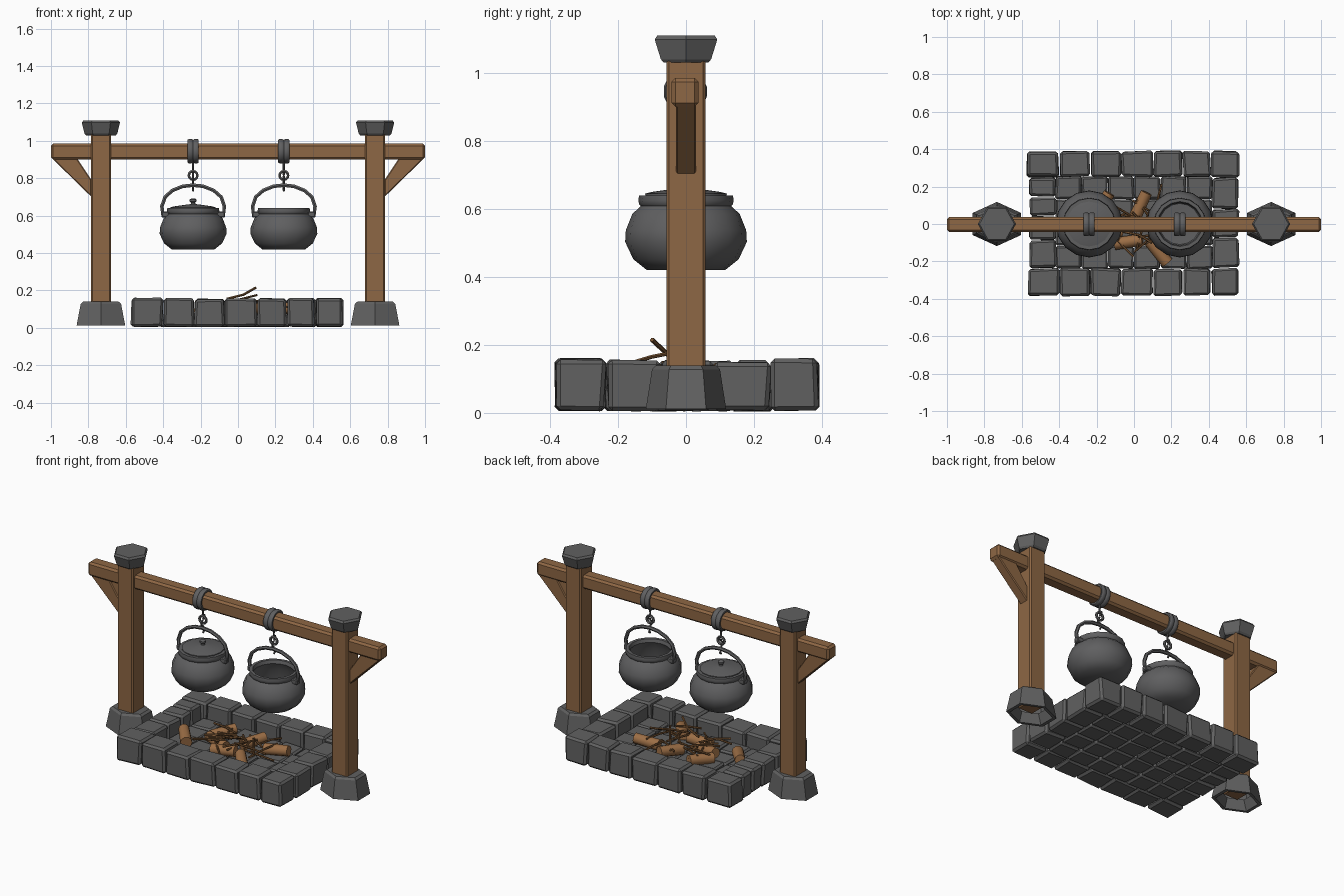
import bpy, bmesh, math, random
from mathutils import Vector, Matrix

if "Cube" in bpy.data.objects:
    bpy.data.objects.remove(bpy.data.objects["Cube"])

random.seed(4)


def mat(name, rgb):
    m = bpy.data.materials.new(name)
    m.diffuse_color = (*rgb, 1)
    m.use_nodes = True
    m.node_tree.nodes["Principled BSDF"].inputs["Base Color"].default_value = m.diffuse_color
    return m


WOOD = mat("timber_brown", (0.27, 0.135, 0.058))
LOG = mat("log_brown", (0.33, 0.155, 0.06))
STICK = mat("stick_brown", (0.19, 0.09, 0.033))
STONE = mat("stone_grey", (0.118, 0.118, 0.118))
IRON = mat("iron_grey", (0.115, 0.115, 0.118))


def finish(bm, name, material, smooth=None):
    bmesh.ops.recalc_face_normals(bm, faces=bm.faces)
    me = bpy.data.meshes.new(name)
    bm.to_mesh(me)
    bm.free()
    me.materials.append(material)
    if smooth:
        me.shade_smooth()
        me.set_sharp_from_angle(angle=math.radians(smooth))
    ob = bpy.data.objects.new(name, me)
    bpy.context.collection.objects.link(ob)
    return ob


def box(name, lo, hi, material, bevel=0.01, jitter=0.0):
    """Chamfered box between two corners, optionally made irregular."""
    bm = bmesh.new()
    bmesh.ops.create_cube(bm, size=1)
    for v in bm.verts:
        for i in range(3):
            v.co[i] = lo[i] + (v.co[i] + 0.5) * (hi[i] - lo[i])
            v.co[i] += random.uniform(-jitter, jitter) * (0.4 if i == 2 else 1)
    bmesh.ops.bevel(bm, geom=bm.edges[:], offset=bevel, segments=1, affect='EDGES')
    return finish(bm, name, material)


def lathe(name, profile, n, material, center, axis='Z', closed=False, smooth=40):
    """Spin (radius, height) points about an axis."""
    bm = bmesh.new()
    rings = []
    for r, h in profile:
        if r == 0:
            rings.append([bm.verts.new((0, 0, h))] * n)
        else:
            rings.append([bm.verts.new((r * math.cos(2 * math.pi * k / n),
                                        r * math.sin(2 * math.pi * k / n), h)) for k in range(n)])
    pairs = list(zip(rings, rings[1:])) + ([(rings[-1], rings[0])] if closed else [])
    for a, b in pairs:
        for k in range(n):
            j = (k + 1) % n
            bm.faces.new(list(dict.fromkeys((a[k], a[j], b[j], b[k]))))
    if axis == 'X':
        bm.transform(Matrix.Rotation(math.pi / 2, 4, 'Y'))
    bm.transform(Matrix.Translation(center))
    return finish(bm, name, material, smooth)


def tube(name, pts, radius, material, cyclic=False):
    """Round bar swept along points."""
    cu = bpy.data.curves.new(name, 'CURVE')
    cu.dimensions = '3D'
    cu.bevel_depth = radius
    cu.bevel_resolution = 1
    cu.use_fill_caps = True
    sp = cu.splines.new('POLY')
    sp.points.add(len(pts) - 1)
    for p, co in zip(sp.points, pts):
        p.co = (*co, 1)
    sp.use_cyclic_u = cyclic
    tmp = bpy.data.objects.new(name + "_path", cu)
    bpy.context.collection.objects.link(tmp)
    dg = bpy.context.evaluated_depsgraph_get()
    me = bpy.data.meshes.new_from_object(tmp.evaluated_get(dg))
    bpy.data.objects.remove(tmp)
    me.materials.clear()
    me.materials.append(material)
    me.shade_smooth()
    me.set_sharp_from_angle(angle=math.radians(50))
    ob = bpy.data.objects.new(name, me)
    bpy.context.collection.objects.link(ob)
    return ob


def hexagon(name, x, sections, turn, bottom):
    """Six-sided stone from (half x, half y, z) sections."""
    bm = bmesh.new()
    flat = math.cos(math.pi / 6)
    rings = []
    for hx, hy, z in sections:
        sx, sy = (hx / flat, hy) if turn else (hx, hy / flat)
        rings.append([bm.verts.new((x + sx * math.cos(math.pi / 3 * k + turn),
                                    sy * math.sin(math.pi / 3 * k + turn), z)) for k in range(6)])
    for a, b in zip(rings, rings[1:]):
        for k in range(6):
            bm.faces.new((a[k], a[(k + 1) % 6], b[(k + 1) % 6], b[k]))
    bm.faces.new(rings[-1])
    if bottom:
        bm.faces.new(rings[0])
    return finish(bm, name, STONE)


def prism(name, outline, hy, material):
    bm = bmesh.new()
    f = bm.faces.new([bm.verts.new((x, -hy, z)) for x, z in outline])
    new = bmesh.ops.extrude_face_region(bm, geom=[f])['geom']
    bmesh.ops.translate(bm, vec=(0, 2 * hy, 0), verts=[v for v in new if isinstance(v, bmesh.types.BMVert)])
    bmesh.ops.recalc_face_normals(bm, faces=bm.faces)
    bmesh.ops.bevel(bm, geom=bm.edges[:], offset=0.005, segments=1, affect='EDGES')
    return finish(bm, name, material)


# Frame: beam, posts, stone feet and caps, braces
box("beam", (-1, -0.043, 0.9), (1, 0.037, 0.985), WOOD, 0.012)
for side, s in (("left", -1), ("right", 1)):
    px = s * 0.733
    box(side + "_post", (px - 0.054, -0.058, 0.06), (px + 0.054, 0.058, 1.05), WOOD, 0.008)
    # Foot is a hollow collar, open underneath
    hexagon(side + "_foot", px, [(0.085, 0.08, 0.07), (0.11, 0.1, 0.012), (0.13, 0.118, 0.012),
                                 (0.108, 0.1, 0.128), (0.095, 0.088, 0.14)], math.pi / 6, False)
    hexagon(side + "_cap", px, [(0.08, 0.065, 1.03), (0.088, 0.074, 1.04), (0.102, 0.092, 1.098),
                                (0.093, 0.084, 1.11)], 0, True)
    prism(side + "_outer_brace", [(px + s * a, z) for a, z in
          ((0.05, 0.71), (0.05, 0.79), (0.13, 0.91), (0.2, 0.91))], 0.03, WOOD)
    prism(side + "_inner_brace", [(px + s * a, z) for a, z in
          ((0.05, 0.7), (0.05, 0.78), (0.18, 0.91), (0.265, 0.91))], 0.03, WOOD)

# Hanging cauldrons
POT = [(0, .42), (.115, .42), (.155, .452), (.179, .503), (.177, .537), (.158, .585), (.133, .608),
       (.138, .613), (.14, .625), (.138, .64), (.12, .64), (.114, .62), (.138, .575), (.15, .51),
       (.11, .45), (0, .445)]
LID = [(0, .63), (.119, .63), (.12, .645), (.1, .65), (.03, .66), (.012, .662), (.011, .67),
       (.018, .676), (.018, .686), (.01, .692), (0, .692)]
BAND = [(.05, -.03), (.06, -.03), (.065, -.024), (.065, -.008), (.06, 0), (.065, .008),
        (.065, .024), (.06, .03), (.05, .03)]
HANDLE = [(-.15, .605), (-.163, .61), (-.167, .65), (-.15, .7), (-.11, .735), (-.055, .757), (0, .763)]
for side, x in (("left", -0.24), ("right", 0.245)):
    lathe(side + "_cauldron", POT, 16, IRON, (x, 0, 0))
    lathe(side + "_beam_ring", BAND, 14, IRON, (x, -0.002, 0.945), 'X', True)
    arc = HANDLE + [(-a, z) for a, z in HANDLE[-2::-1]]
    tube(side + "_handle", [(x + a, 0, z) for a, z in arc], 0.011, IRON)
    for e in (-1, 1):
        ex = x + e * 0.148
        box(side + "_handle_lug", (ex - .022, -.018, .59), (ex + .022, .018, .622), IRON, 0.005)
    circle = [(math.cos(k * math.pi / 6), math.sin(k * math.pi / 6)) for k in range(12)]
    tube(side + "_chain_link", [(x + .023 * c, 0, .815 + .023 * d) for c, d in circle], 0.008, IRON, True)
    tube(side + "_upper_hook", [(x, 0, .89), (x, 0, .85), (x, .014, .838), (x, .014, .825),
                                (x, 0, .818)], 0.006, IRON)
    tube(side + "_lower_hook", [(x, 0, .812), (x, -.014, .8), (x, -.012, .785), (x, 0, .775), (x, 0, .755),
                                (x, .012, .742), (x, 0, .734)], 0.006, IRON)
lathe("left_lid", LID, 16, IRON, (-0.24, 0, 0))


# Hearth: rim stones around a lower paved floor
def rim(name, x0, x1, y0, y1):
    g = 0.003
    box(name, (x0 + g, y0 + g, 0.007), (x1 - g, y1 - g, 0.156 + random.uniform(-.006, .004)),
        STONE, 0.012, 0.006)


XS = [-0.572, -0.4, -0.235, -0.07, 0.1, 0.26, 0.412, 0.562]
for a, b in zip(XS, XS[1:]):
    rim("front_rim_stone", a, b, -0.385, -0.235)
    rim("back_rim_stone", a, b, 0.25, 0.392)
YL = [-0.235, -0.085, 0.045, 0.145, 0.25]
for a, b in zip(YL, YL[1:]):
    rim("left_rim_stone", -0.56, -0.415, a, b)
YR = [-0.235, -0.075, 0.08, 0.25]
for a, b in zip(YR, YR[1:]):
    rim("right_rim_stone", 0.415, 0.562, a, b)
for i in range(6):
    for j in range(4):
        x0, y0 = -0.42 + i * 0.14, -0.24 + j * 0.124
        box("floor_stone", (x0 + .002, y0 + .002, 0.006),
            (x0 + .138, y0 + .122, 0.07 + random.uniform(-.008, .008)), STONE, 0.01, 0.005)

# Firewood: short logs (x, y, heading in degrees)
for x, y, deg in ((-.32, -.06, 130), (-.17, .1, 60), (.035, .1, 65), (-.03, -.095, 8),
                  (.13, -.15, 130), (.21, .08, 10), (-.13, -.02, 165)):
    bm = bmesh.new()
    bmesh.ops.create_cone(bm, cap_ends=True, segments=10, radius1=.034, radius2=.031, depth=.15)
    bm.transform(Matrix.Translation((x, y, .1)) @ Matrix.Rotation(math.radians(deg), 4, 'Z')
                 @ Matrix.Rotation(math.radians(84), 4, 'Y'))
    finish(bm, "log", LOG, 40)

# Kindling sticks scattered over the logs
for i in range(20):
    c = Vector((random.uniform(-.2, .2), random.uniform(-.12, .14), random.uniform(.11, .14)))
    a = random.uniform(0, math.pi)
    d = Vector((math.cos(a), math.sin(a), random.uniform(-.15, .15))) * random.uniform(.07, .12)
    bend = Vector((random.uniform(-.01, .01), random.uniform(-.01, .01), .006))
    tube("stick", [c - d, c + bend, c + d], 0.006, STICK)
tube("raised_stick", [(-.06, -.04, .155), (.03, -.06, .178), (.095, -.1, .215)], 0.007, STICK)
tube("raised_stick", [(0, -.15, .15), (.06, -.1, .165), (.1, -.05, .175)], 0.006, STICK)
